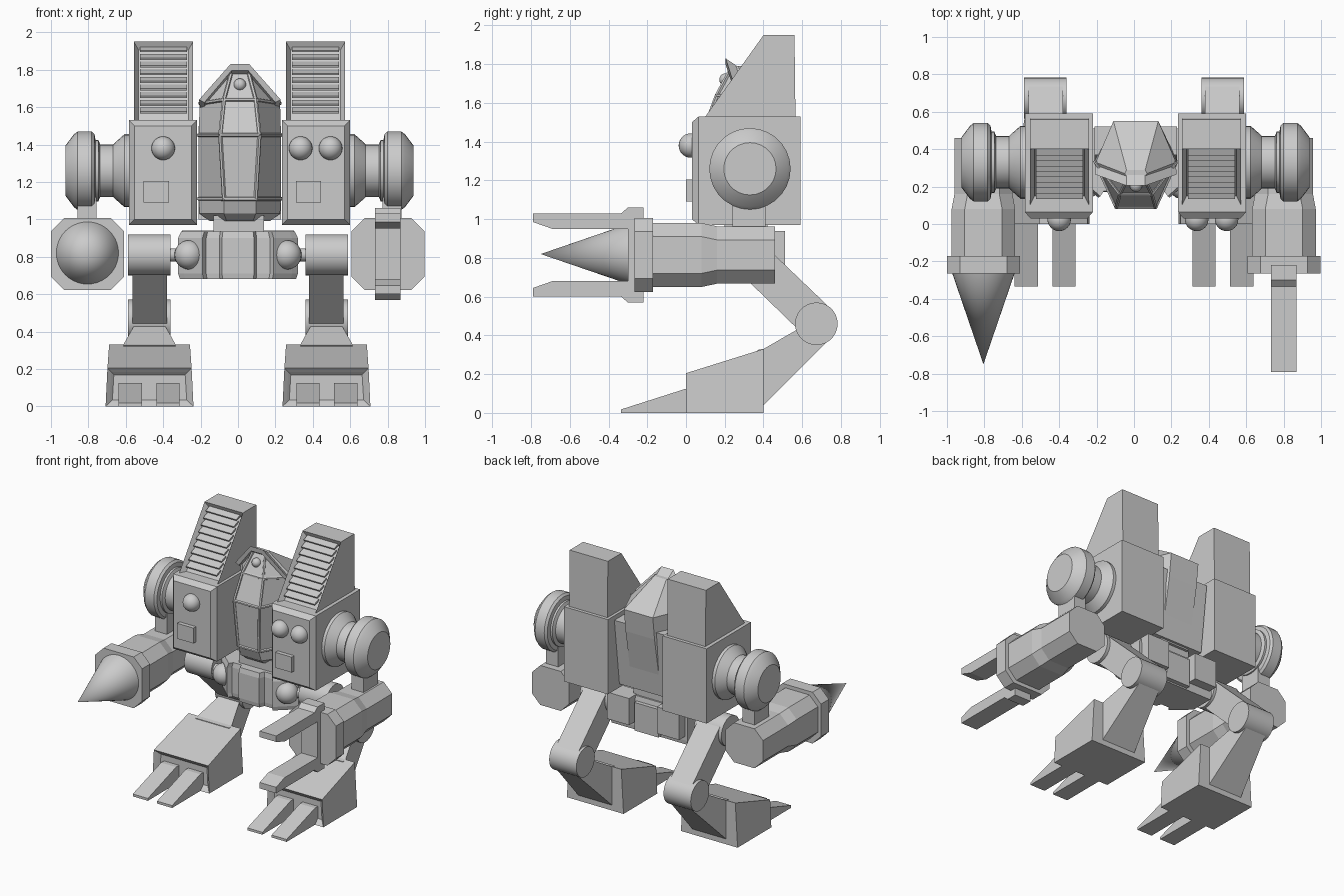
import bpy, bmesh, math
from mathutils import Vector, Matrix

if "Cube" in bpy.data.objects:
    bpy.data.objects.remove(bpy.data.objects["Cube"])

grey = bpy.data.materials.new("light grey")
grey.diffuse_color = (0.6, 0.6, 0.6, 1)
grey.use_nodes = True
grey.node_tree.nodes["Principled BSDF"].inputs["Base Color"].default_value = grey.diffuse_color


def finish(name, bm, smooth=None, mat=grey):
    bmesh.ops.recalc_face_normals(bm, faces=bm.faces)
    me = bpy.data.meshes.new(name)
    bm.to_mesh(me)
    bm.free()
    ob = bpy.data.objects.new(name, me)
    bpy.context.collection.objects.link(ob)
    me.materials.append(mat)
    if smooth:
        bpy.ops.object.select_all(action='DESELECT')
        ob.select_set(True)
        bpy.context.view_layer.objects.active = ob
        bpy.ops.object.shade_smooth_by_angle(angle=math.radians(smooth))
    return ob


def loft_bm(rings):
    """Skin a list of equal-length point rings and cap both ends."""
    bm = bmesh.new()
    vs = [[bm.verts.new(p) for p in r] for r in rings]
    n = len(vs[0])
    for a, b in zip(vs, vs[1:]):
        for i in range(n):
            bm.faces.new((a[i], a[(i + 1) % n], b[(i + 1) % n], b[i]))
    bm.faces.new(vs[0])
    bm.faces.new(vs[-1])
    bmesh.ops.recalc_face_normals(bm, faces=bm.faces)
    return bm


def loft(name, rings, smooth=None):
    return finish(name, loft_bm(rings), smooth)


def box(name, x0, x1, y0, y1, z0, z1):
    return loft(name, [[(x0, y0, z), (x1, y0, z), (x1, y1, z), (x0, y1, z)] for z in (z0, z1)])


def prism(name, yz, x0, x1):
    return loft(name, [[(x, y, z) for y, z in yz] for x in (x0, x1)])


def lathe_x(name, prof, cy, cz, seg=28):
    """Turn (x, radius) pairs around an axis along x."""
    ang = [2 * math.pi * i / seg for i in range(seg)]
    return loft(name, [[(x, cy + r * math.cos(a), cz + r * math.sin(a)) for a in ang]
                       for x, r in prof], 25)


def ball(name, x, y, z, r):
    bm = bmesh.new()
    bmesh.ops.create_uvsphere(bm, u_segments=24, v_segments=14, radius=r,
                              matrix=Matrix.Translation((x, y, z)))
    return finish(name, bm, 40)


def inset_face(bm, pick, size, depth):
    f = max(bm.faces, key=pick)
    bmesh.ops.inset_region(bm, faces=[f], thickness=size, depth=0)
    bmesh.ops.translate(bm, verts=f.verts, vec=-f.normal * depth)


def facing(v):
    v = Vector(v).normalized()
    return lambda f: f.normal.dot(v) + f.calc_area() * 0.05


for s, side in ((-1, "left"), (1, "right")):
    cx = 0.008
    X = lambda x: cx + s * x

    # torso pod with chamfered front
    def rect(y, d):
        return [(X(0.227 + d), y, 0.97 + d), (X(0.592 - d), y, 0.97 + d),
                (X(0.592 - d), y, 1.53 - d), (X(0.227 + d), y, 1.53 - d)]
    loft("pod_" + side, [rect(0.03, 0.03), rect(0.065, 0), rect(0.59, 0)])
    px = -0.505 if s < 0 else 0.31
    box("pod_plate_" + side, px, px + 0.135, 0.0, 0.04, 1.09, 1.205)
    for i, lx in enumerate([-0.40] if s < 0 else [0.335, 0.495]):
        ball(f"pod_lamp_{side}_{i}", lx, 0.025, 1.38, 0.063)

    # exhaust tower with recessed grille on the sloped front
    prof = [(0.10, 1.53), (0.40, 1.95), (0.56, 1.95), (0.565, 1.53)]
    bm = loft_bm([[(X(x), y, z) for y, z in prof] for x in (0.248, 0.565)])
    inset_face(bm, facing((0, -0.42, 0.30)), 0.035, 0.04)
    finish("tower_" + side, bm)
    for i in range(9):
        t = 0.11 + i * 0.0975
        y, z = 0.10 + 0.30 * t, 1.53 + 0.42 * t
        prism(f"slat_{side}_{i}", [(y, z), (y + 0.055, z + 0.022), (y + 0.055, z + 0.006),
                                   (y + 0.004, z - 0.010)], X(0.28), X(0.533))

    # shoulder drum
    lathe_x("shoulder_" + side, [(X(x), r) for x, r in (
        (0.57, 0.195), (0.615, 0.195), (0.66, 0.155), (0.675, 0.14), (0.745, 0.14), (0.755, 0.165),
        (0.77, 0.165), (0.775, 0.195), (0.79, 0.21), (0.865, 0.21), (0.885, 0.195), (0.93, 0.135))], 0.33, 1.26)
    box("arm_mount_" + side, X(0.765), X(0.865), 0.24, 0.41, 0.93, 1.12)

    # octagonal forearm with front collar
    ax = -0.805 if s < 0 else 0.802

    def octa(y, w, h):
        c = 0.07
        pts = [(w, h - c), (w - c, h), (c - w, h), (-w, h - c),
               (-w, c - h), (c - w, -h), (w - c, -h), (w, c - h)]
        return [(ax + x, y, 0.815 + z) for x, z in pts]
    loft("forearm_" + side, [octa(-0.2, 0.17, 0.165), octa(0.08, 0.17, 0.165),
                             octa(0.16, 0.155, 0.148), octa(0.46, 0.155, 0.148)])
    loft("collar_" + side, [octa(-0.265, 0.195, 0.192), octa(-0.17, 0.195, 0.192)])

    # hip ball, axle and hip drum
    ball("hip_ball_" + side, s * 0.262, 0.21, 0.81, 0.078)
    lathe_x("hip_axle_" + side, [(s * 0.2, 0.035), (s * 0.38, 0.035)], 0.25, 0.81, 16)
    lathe_x("hip_drum_" + side, [(s * 0.36, 0.11), (s * 0.587, 0.11)], 0.31, 0.81)

    # thigh and knee
    prism("thigh_" + side, [(0.26, 0.74), (0.60, 0.41), (0.74, 0.545), (0.40, 0.87)],
          s * 0.38, s * 0.563)
    lathe_x("knee_" + side, [(s * 0.362, 0.11), (s * 0.587, 0.11)], 0.673, 0.46)

    # shin flaring into the foot
    def quad(y0, z0, y1, z1, wb, wt):
        return [(s * 0.473 - wb, y0, z0), (s * 0.473 + wb, y0, z0),
                (s * 0.473 + wt, y1, z1), (s * 0.473 - wt, y1, z1)]
    loft("shin_" + side, [quad(0.37, 0.04, 0.37, 0.325, 0.14, 0.14),
                          quad(0.40, 0.04, 0.40, 0.33, 0.14, 0.14),
                          quad(0.73, 0.37, 0.60, 0.445, 0.085, 0.075)])

    # foot with stepped front panel
    bm = loft_bm([quad(0, 0, 0, 0.205, 0.235, 0.225), quad(0.4, 0, 0.4, 0.33, 0.235, 0.216)])
    inset_face(bm, facing((0, -1, 0)), 0.03, 0.02)
    inset_face(bm, lambda f: -f.normal.y * 2 + f.calc_center_median().y, 0.02, 0.015)
    finish("foot_" + side, bm)
    for i, tx in enumerate((0.312, 0.513)):
        prism(f"toe_{side}_{i}", [(0.05, 0), (-0.335, 0), (-0.335, 0.018), (0, 0.125), (0.05, 0.125)],
              s * tx, s * (tx + 0.125))

    # rear hip armour
    box("rear_plate_" + side, s * 0.115, s * 0.30, 0.36, 0.51, 0.74, 0.94)

# drill on the left arm
bm = bmesh.new()
bmesh.ops.create_cone(bm, cap_ends=True, segments=40, radius1=0.168, radius2=0, depth=0.49,
                      matrix=Matrix.Translation((-0.805, -0.505, 0.82)) @ Matrix.Rotation(math.pi / 2, 4, 'X'))
finish("drill", bm, 40)

# claw on the right arm
for m, nm in ((1, "upper"), (-1, "lower")):
    prism("claw_" + nm, [(y, 0.815 + m * h) for y, h in (
        (-0.79, 0.215), (-0.335, 0.215), (-0.30, 0.245), (-0.22, 0.245), (-0.22, 0.12),
        (-0.30, 0.135), (-0.69, 0.135), (-0.79, 0.17))], 0.733, 0.87)
box("claw_base", 0.733, 0.87, -0.30, -0.22, 0.67, 0.96)


# cockpit shell: hexagonal rings (z, front half width, front y, side half width, side y, back half width, back y)
def hexa(z, fw, fy, sw, sy, bw, by, dz=0):
    return [(0.01 + x, y, z + d) for x, y, d in (
        (-fw, fy, 0), (fw, fy, 0), (sw, sy, dz), (bw, by, dz), (-bw, by, dz), (-sw, sy, dz))]


shell = [hexa(0.99, 0.07, 0.19, 0.16, 0.30, 0.12, 0.44), hexa(1.03, 0.085, 0.14, 0.215, 0.32, 0.12, 0.45),
         hexa(1.11, 0.085, 0.11, 0.22, 0.34, 0.12, 0.47), hexa(1.45, 0.105, 0.09, 0.22, 0.34, 0.12, 0.53),
         hexa(1.64, 0.085, 0.16, 0.215, 0.33, 0.12, 0.55, -0.02),
         hexa(1.79, 0.045, 0.24, 0.06, 0.27, 0.05, 0.29)]
loft("cockpit", shell)
# raised frame bars around the glazing
paths = [[(r[5], r[0]), (r[0], r[1]), (r[1], r[2])] for r in shell[2:5]]
paths += [[(a[i], b[i])] for a, b in zip(shell[2:5], shell[3:6]) for i in (0, 1)]
bm = bmesh.new()
for p, q in (e for path in paths for e in path):
    p, q = Vector(p), Vector(q)
    rot = (q - p).to_track_quat('Z', 'Y').to_matrix().to_4x4()
    bmesh.ops.create_cone(bm, cap_ends=True, segments=6, radius1=0.011, radius2=0.011,
                          depth=(q - p).length, matrix=Matrix.Translation((p + q) / 2) @ rot)
finish("cockpit_frame", bm)


# flared peaked hood
def arch(y, dy, k, dz):
    return [(0.01 + x * k, y + t * dy, z + dz) for x, z, t in (
        (-0.218, 1.64, 1), (-0.05, 1.83, 0), (0.05, 1.83, 0), (0.218, 1.64, 1),
        (0.19, 1.625, 1), (0.045, 1.795, 0), (-0.045, 1.795, 0), (-0.19, 1.625, 1))]


loft("hood", [arch(0.205, 0.06, 1, 0), arch(0.285, 0.06, 0.97, -0.055)])
ball("hood_lamp", 0.01, 0.205, 1.72, 0.033)

# torso spine, waist and pelvis
loft("spine", [[(-0.21, y0, z), (0.23, y0, z), (0.23, y1, z), (-0.21, y1, z)]
               for z, y0, y1 in ((1.0, 0.34, 0.46), (1.5, 0.37, 0.52))])
box("waist", -0.13, 0.14, 0.20, 0.42, 0.88, 1.02)
half = [(0.085, 0.13), (0.10, 0.17), (0.17, 0.17), (0.19, 0.14), (0.29, 0.23), (0.32, 0.26), (0.32, 0.44)]
plan = half + [(-x, y) for x, y in reversed(half)]
loft("pelvis", [[(x * k, 0.3 + (y - 0.3) * k, z) for x, y in plan]
                for z, k in ((0.68, 0.97), (0.71, 1), (0.90, 1), (0.935, 0.95))])
box("pelvis_rear_block", -0.10, 0.10, 0.38, 0.47, 0.69, 0.90)
